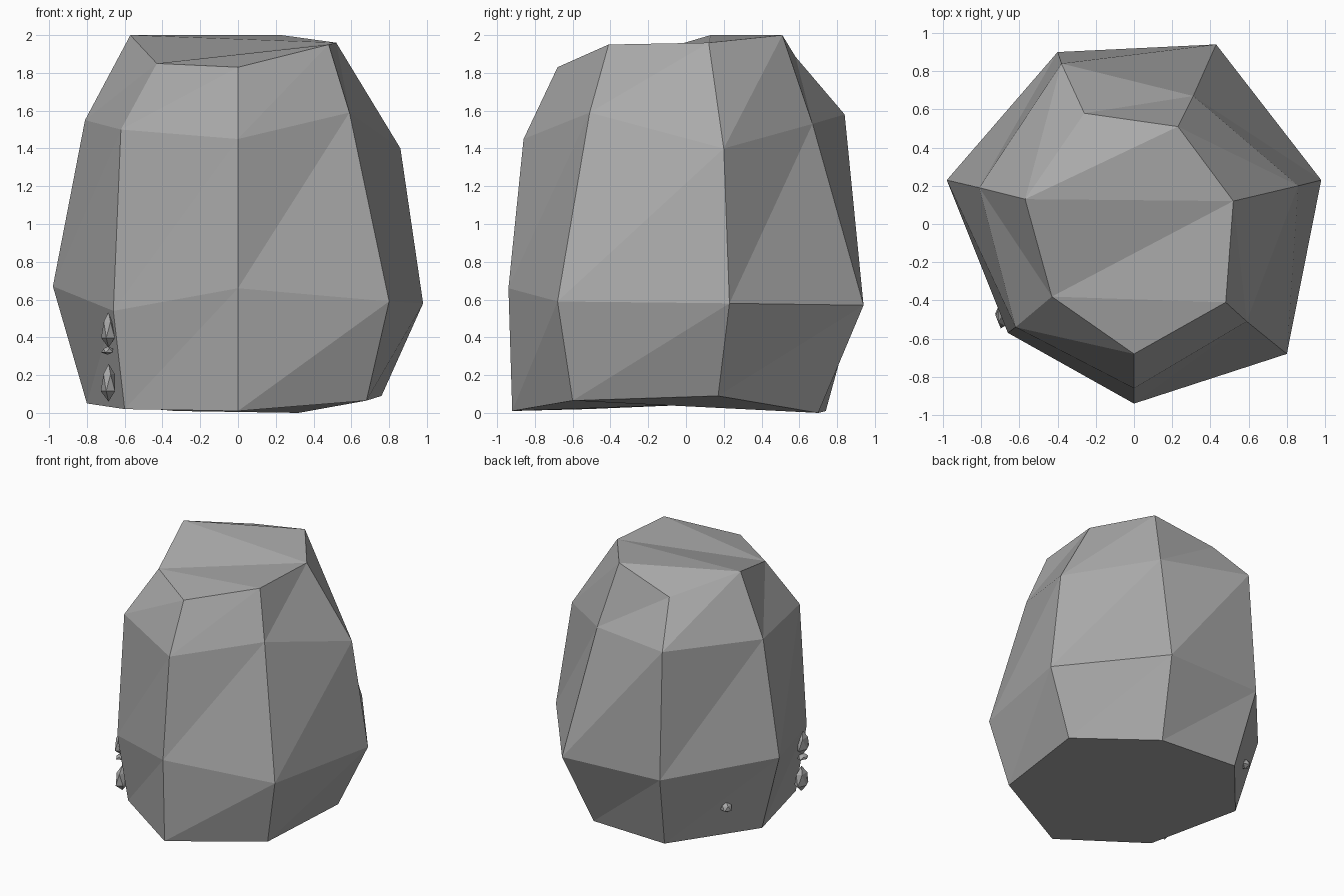
import bpy
import bmesh
from mathutils import Vector

cube = bpy.data.objects.get("Cube")
if cube:
    bpy.data.objects.remove(cube, do_unlink=True)

# Single stone colour
stone = bpy.data.materials.new("stone_grey")
stone.use_nodes = True
grey = (0.4, 0.4, 0.4, 1)
stone.diffuse_color = grey
stone.node_tree.nodes["Principled BSDF"].inputs["Base Color"].default_value = grey


def finish(bm, name):
    bmesh.ops.recalc_face_normals(bm, faces=bm.faces)
    mesh = bpy.data.meshes.new(name)
    bm.to_mesh(mesh)
    bm.free()
    mesh.materials.append(stone)
    obj = bpy.data.objects.new(name, mesh)
    bpy.context.collection.objects.link(obj)
    return obj


# Boulder: four irregular rings, counter-clockwise from the front corner
base = [(0, -.92, .01), (.68, -.6, .065), (.76, .17, .09), (.32, .70, 0),
        (-.33, .74, .01), (-.8, .19, .05), (-.6, -.52, .02)]
belly = [(0, -.94, .66), (.8, -.68, .59), (.98, .23, .58), (.43, .94, .57),
         (-.4, .9, .59), (-.98, .23, .67), (-.66, -.57, .54)]
shoulder = [(0, -.86, 1.45), (.59, -.51, 1.59), (.86, .2, 1.4), (.31, .67, 1.53),
            (-.38, .84, 1.58), (-.81, .19, 1.55), (-.62, -.54, 1.5)]
crown = [(0, -.68, 1.83), (.48, -.41, 1.95), (.52, .12, 1.96), (.23, .51, 2),
         (-.26, .58, 1.885), (-.57, .13, 2), (-.43, -.38, 1.85)]

bm = bmesh.new()
rings = [[bm.verts.new(p) for p in ring] for ring in (base, belly, shoulder, crown)]
count = len(base)
for low, high in zip(rings, rings[1:]):
    for i in range(count):
        j = (i + 1) % count
        bm.faces.new((low[i], low[j], high[j]))
        bm.faces.new((low[i], high[j], high[i]))
bm.faces.new(rings[0][::-1])

# Stepped crown facets
top = rings[3]
for a, b, c in ((6, 0, 1), (6, 1, 2), (6, 2, 5), (5, 2, 3), (5, 3, 4)):
    bm.faces.new((top[a], top[b], top[c]))
finish(bm, "boulder")


# Small pebbles stuck to the side, tapered towards the top
def pebble(name, centre, size):
    bm = bmesh.new()
    bmesh.ops.create_icosphere(bm, subdivisions=1, radius=1)
    for v in bm.verts:
        taper = 1 - 0.25 * v.co.z
        v.co = Vector((v.co.x * size[0] * taper, v.co.y * size[1] * taper, v.co.z * size[2]))
        v.co += Vector(centre)
    finish(bm, name)


pebble("upper_pebble", (-.685, -.48, .44), (.04, .07, .095))
pebble("middle_pebble", (-.69, -.48, .33), (.035, .05, .022))
pebble("lower_pebble", (-.685, -.47, .16), (.042, .07, .1))
pebble("rear_pebble", (-.67, .45, .28), (.045, .045, .04))
